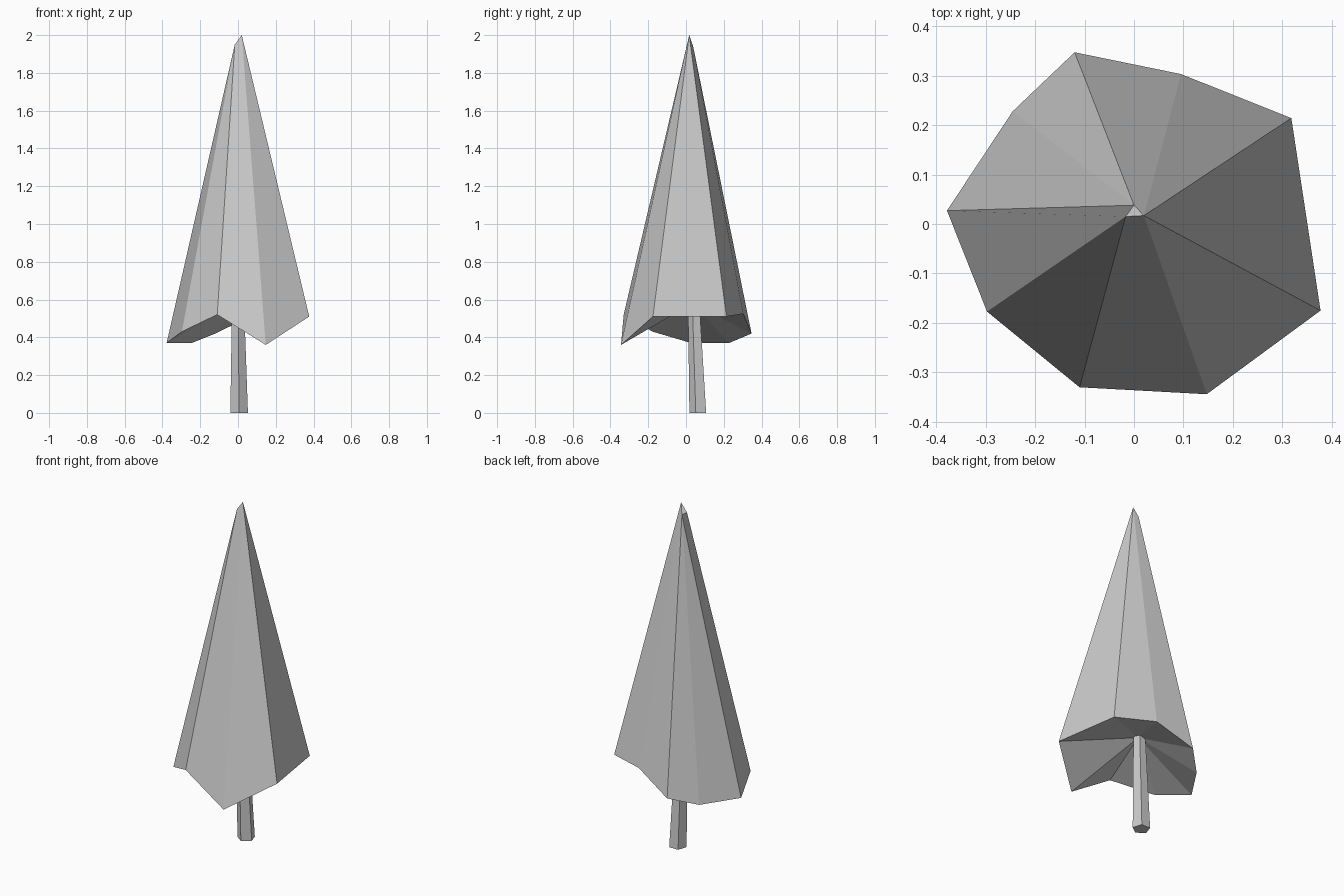
import bpy
from math import cos, sin, radians

if "Cube" in bpy.data.objects:
    bpy.data.objects.remove(bpy.data.objects["Cube"])


def make_object(name, verts, faces):
    mesh = bpy.data.meshes.new(name)
    mesh.from_pydata(verts, [], faces)
    mesh.update()
    obj = bpy.data.objects.new(name, mesh)
    bpy.context.collection.objects.link(obj)
    return obj


# Foliage: uneven nine-sided rim (x, y, z, tip index), counter-clockwise
rim = [(0.377, -0.175, 0.51, 0), (0.318, 0.214, 0.51, 0), (0.095, 0.303, 0.525, 0),
       (-0.12, 0.347, 0.42, 1), (-0.245, 0.228, 0.37, 1), (-0.378, 0.027, 0.37, 1),
       (-0.297, -0.177, 0.43, 2), (-0.11, -0.33, 0.52, 2), (0.147, -0.344, 0.36, 0)]
# Small slanted triangle at the tip
tips = [(0.02, 0.017, 2.0), (0.0, 0.038, 1.94), (-0.017, 0.015, 1.95)]
under_centre = (0.0, 0.035, 0.58)

n = len(rim)
verts = [p[:3] for p in rim] + tips + [under_centre]
faces = [(n, n + 1, n + 2)]
for i in range(n):
    j = (i + 1) % n
    a, b = n + rim[i][3], n + rim[j][3]
    faces.append((i, j, a) if a == b else (i, j, b, a))  # outer side
    faces.append((j, i, n + 3))                          # hollow underside
make_object("foliage", verts, faces)

# Trunk: leaning, tapered five-sided post
sides = 5
verts = []
for cx, cy, z, r in [(0.006, 0.067, 0.0, 0.049), (0.0, 0.043, 0.6, 0.033)]:
    for k in range(sides):
        t = radians(270 + 360 * k / sides)
        verts.append((cx + r * cos(t), cy + r * sin(t), z))
faces = [tuple(reversed(range(sides))), tuple(range(sides, 2 * sides))]
for k in range(sides):
    m = (k + 1) % sides
    faces.append((k, m, m + sides, k + sides))
make_object("trunk", verts, faces)
